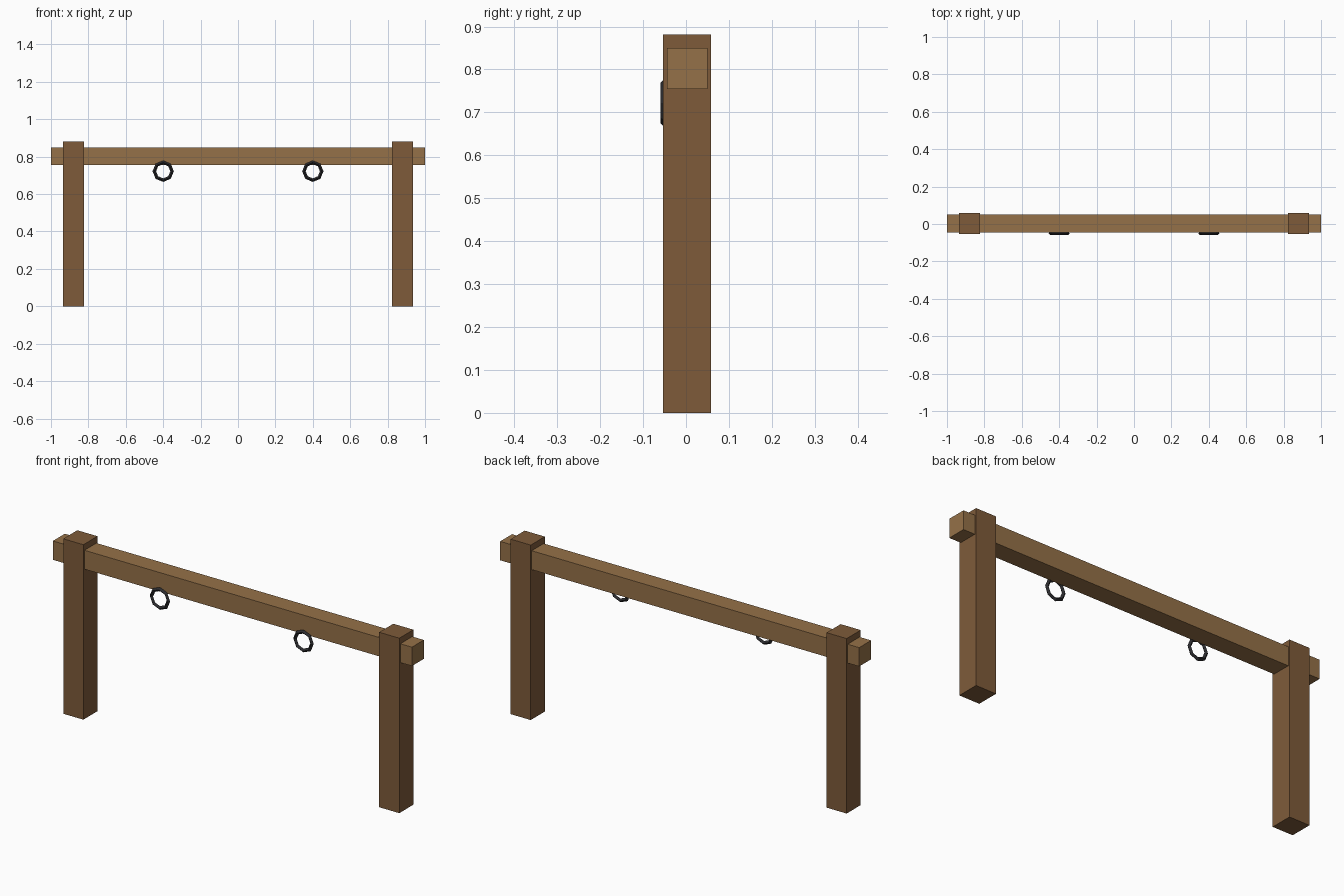
import bpy
from math import pi

if "Cube" in bpy.data.objects:
    bpy.data.objects.remove(bpy.data.objects["Cube"])


def material(name, color):
    m = bpy.data.materials.new(name)
    m.diffuse_color = (*color, 1)
    m.use_nodes = True
    m.node_tree.nodes["Principled BSDF"].inputs["Base Color"].default_value = m.diffuse_color
    return m


post_wood = material("post_wood", (0.21, 0.105, 0.042))
rail_wood = material("rail_wood", (0.30, 0.165, 0.065))
iron = material("dark_iron", (0.025, 0.025, 0.028))


def box(name, center, size, mat):
    bpy.ops.mesh.primitive_cube_add(size=1, location=center)
    ob = bpy.context.object
    ob.name = name
    ob.scale = size
    bpy.ops.object.transform_apply(location=False, rotation=False, scale=True)
    ob.data.materials.append(mat)


# Horizontal rail running through both posts
box("rail", (0, 0.003, 0.802), (2.0, 0.095, 0.095), rail_wood)

for side, s in (("left", -1), ("right", 1)):
    # Upright post
    box(side + "_post", (s * 0.88, 0.0025, 0.4405), (0.112, 0.112, 0.881), post_wood)
    # Tie ring hanging on the front of the rail
    bpy.ops.mesh.primitive_torus_add(
        major_segments=8, minor_segments=4, major_radius=0.0475, minor_radius=0.0095,
        location=(s * 0.4, -0.05, 0.722), rotation=(pi / 2, 0, 0))
    ring = bpy.context.object
    ring.name = side + "_tie_ring"
    ring.data.materials.append(iron)
